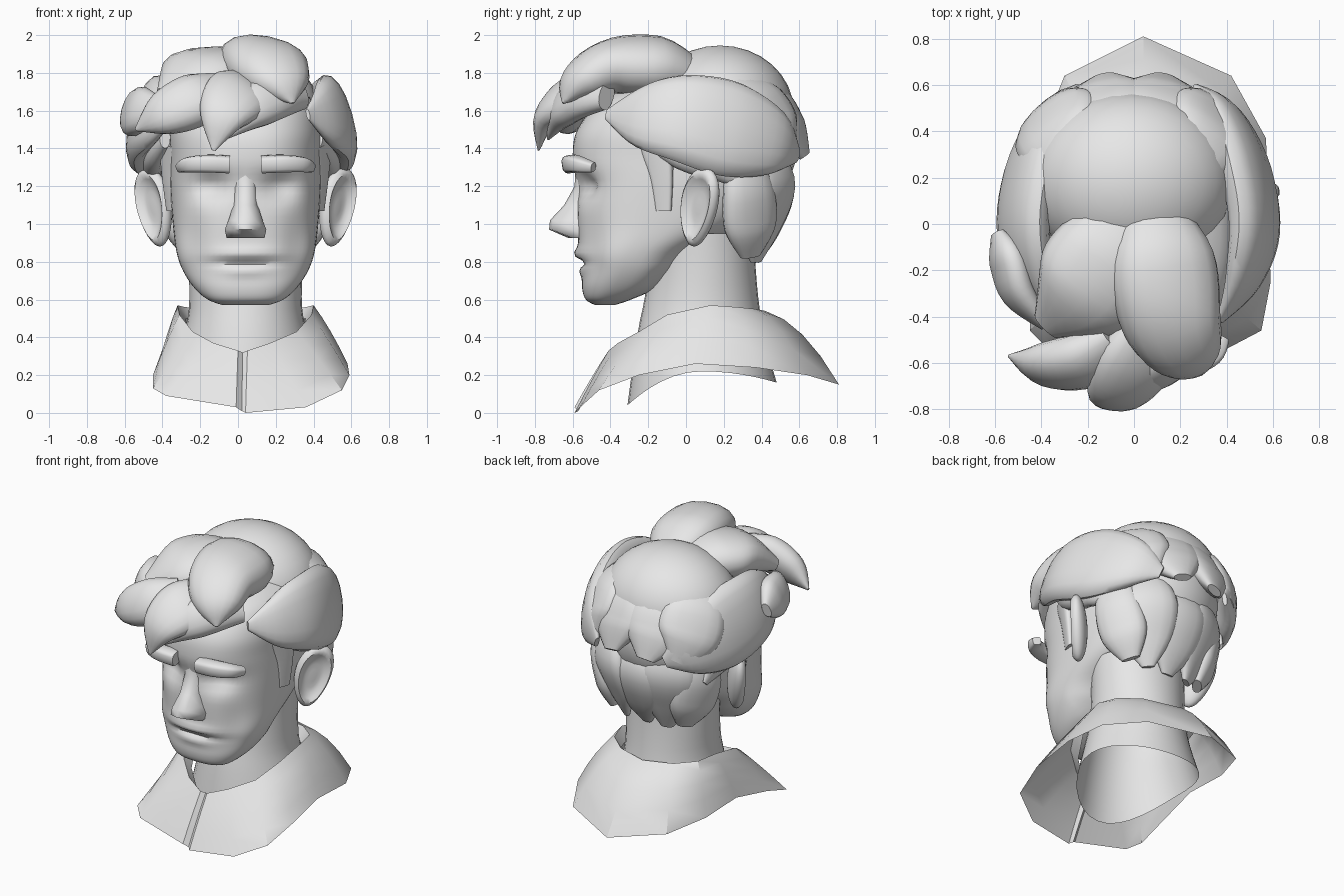
import bpy, bmesh, math
from mathutils import Vector, Matrix

clay = bpy.data.materials.new("clay_grey")
clay.diffuse_color = (0.8, 0.8, 0.8, 1)
CX = 0.04                      # symmetry line of the face
CORE = Vector((0, 0.05, 1.4))  # middle of the skull


def finish(name, bm, angle=45):
    bmesh.ops.recalc_face_normals(bm, faces=bm.faces)
    me = bpy.data.meshes.new(name)
    bm.to_mesh(me)
    bm.free()
    me.materials.append(clay)
    me.polygons.foreach_set("use_smooth", [True] * len(me.polygons))
    me.set_sharp_from_angle(angle=math.radians(angle))
    ob = bpy.data.objects.new(name, me)
    bpy.context.collection.objects.link(ob)
    return ob


def spline(keys, n):
    """Catmull-Rom through tuples of any size, n steps per span."""
    k = [keys[0]] + list(keys) + [keys[-1]]
    out = []
    for i in range(1, len(k) - 2):
        for j in range(n):
            t = j / n
            out.append([0.5 * (2 * b + (c - a) * t + (2 * a - 5 * b + 4 * c - d) * t * t
                               + (3 * b - a - 3 * c + d) * t ** 3)
                        for a, b, c, d in zip(k[i - 1], k[i], k[i + 1], k[i + 2])])
    return out + [list(keys[-1])]


def loft(name, rings, caps=True, angle=45):
    bm = bmesh.new()
    vs = [[bm.verts.new(p) for p in r] for r in rings]
    m = len(vs[0])
    for a, b in zip(vs, vs[1:]):
        for i in range(m):
            j = (i + 1) % m
            bm.faces.new((a[i], a[j], b[j], b[i]))
    if caps:
        bm.faces.new(vs[0])
        bm.faces.new(vs[-1])
    return finish(name, bm, angle)


def spow(v, e):
    return math.copysign(abs(v) ** e, v)


def tuft(name, keys, thick, e=0.9, steps=5, seg=16):
    """Leaf-shaped lock: keys are (x, y, z, half width)."""
    st = spline(keys, steps)
    rings = []
    for i, s in enumerate(st):
        p = Vector(s[:3])
        t = (Vector(st[min(i + 1, len(st) - 1)][:3]) - Vector(st[max(i - 1, 0)][:3])).normalized()
        side = t.cross(p - CORE).normalized()
        nor = side.cross(t).normalized()
        w = max(s[3], 0.008)
        h = thick * min(1, w / max(k[3] for k in keys))
        rings.append([p + side * w * spow(math.cos(a), e) + nor * h * spow(math.sin(a), e)
                      for a in (2 * math.pi * q / seg for q in range(seg))])
    return loft(name, rings)


def blob(name, c, r):
    bm = bmesh.new()
    bmesh.ops.create_uvsphere(bm, u_segments=32, v_segments=16, radius=1,
                              matrix=Matrix.Translation(c) @ Matrix.Diagonal((*r, 1)))
    return finish(name, bm)


def bump(x, z, x0, z0, sx, sz):
    return math.exp(-((x - x0) / sx) ** 2 - ((z - z0) / sz) ** 2)


# Head: rings of (z, front y, back y, half width) with sockets and mouth pressed in
head = [(0.57, -0.48, -0.38, 0.12), (0.60, -0.53, -0.29, 0.20), (0.66, -0.55, -0.16, 0.27),
        (0.75, -0.55, -0.06, 0.33), (0.85, -0.565, 0.04, 0.365), (1.0, -0.575, 0.3, 0.385),
        (1.2, -0.58, 0.45, 0.40), (1.35, -0.60, 0.5, 0.40), (1.5, -0.575, 0.5, 0.40),
        (1.65, -0.45, 0.45, 0.36), (1.75, -0.25, 0.3, 0.2)]
rings = []
for z, yf, yb, hw in spline(head, 5):
    ring = []
    for q in range(64):
        a = 2 * math.pi * q / 64
        x, y = hw * spow(math.cos(a), 0.8), (yf + yb) / 2 + (yb - yf) / 2 * spow(math.sin(a), 0.8)
        if y < -0.2:
            y += 0.07 * bump(abs(x), z, 0.18, 1.2, 0.1, 0.07)
            y += 0.03 * bump(x, z, 0, 0.795, 0.16, 0.02)
            y -= 0.03 * bump(x, z, 0, 0.84, 0.16, 0.035) + 0.015 * bump(x, z, 0, 0.75, 0.11, 0.03)
            y += 0.02 * bump(abs(x), z, 0.27, 0.88, 0.07, 0.15)
        ring.append((CX + x, y, z))
    rings.append(ring)
loft("head", rings, angle=50)

# Neck: tube flaring out under the collar, open at the bottom
neck = [(0.95, -0.2, 0.36, 0.31), (0.75, -0.2, 0.37, 0.30), (0.55, -0.23, 0.39, 0.30),
        (0.40, -0.27, 0.42, 0.33), (0.22, -0.31, 0.48, 0.38)]
rings = []
for z, yf, yb, hw in spline(neck, 3):
    ring = []
    for q in range(32):
        a = 2 * math.pi * q / 32
        s = math.sin(a)
        drop = max(0, 0.5 - z) / 0.28 * (0.18 * max(0, -s) ** 2 + 0.06 * max(0, s) ** 2)
        ring.append((CX + hw * math.cos(a), (yf + yb) / 2 + (yb - yf) / 2 * s, z - drop))
    rings.append(ring)
loft("neck", rings, caps=False)

# Nose: tapered wedge from bridge to tip
rings = []
for z, yf, h, hb in [(1.29, -0.585, 0.04, 0.065), (1.2, -0.59, 0.036, 0.055), (1.1, -0.645, 0.042, 0.065),
                     (1.02, -0.72, 0.052, 0.09), (0.97, -0.725, 0.06, 0.11), (0.925, -0.62, 0.06, 0.1)]:
    yw = -0.6 if z < 1.05 else -0.56
    rings.append([(CX - hb, -0.5, z), (CX - hb, yw, z), (CX - h, yf + 0.015, z), (CX, yf, z),
                  (CX + h, yf + 0.015, z), (CX + hb, yw, z), (CX + hb, -0.5, z)])
loft("nose", rings, angle=62)

for s, tag in ((-1, "left"), (1, "right")):
    # Eyebrow
    tuft("brow_" + tag, [(CX + s * 0.085, -0.605, 1.315, 0.046), (CX + s * 0.2, -0.605, 1.32, 0.046),
                         (CX + s * 0.3, -0.565, 1.315, 0.04), (CX + s * 0.345, -0.49, 1.30, 0.025)],
         0.05, e=0.6)
    # Ear: flattened dish turned outward and forward
    bm = bmesh.new()
    bmesh.ops.create_uvsphere(bm, u_segments=28, v_segments=16, radius=1)
    for v in bm.verts:
        u, h, n = v.co
        r = math.hypot(u, h)
        n *= 0.065
        if v.co.z > 0:
            n -= 0.06 * max(0, 1 - (r / 0.8) ** 4)
        u, h = u * 0.12 * (1 + 0.2 * h), h * 0.21
        v.co = (CX + s * (0.485 + u * 0.67 + n * 0.74 + 0.15 * h), 0.07 + u * 0.74 - n * 0.67 + 0.13 * h,
                1.09 + h)
    finish("ear_" + tag, bm, 60)
    # Sideburn
    tuft("sideburn_" + tag, [(CX + s * 0.39, -0.16, 1.42, 0.1), (CX + s * 0.4, -0.13, 1.25, 0.065),
                             (CX + s * 0.39, -0.12, 1.07, 0.045)], 0.04, e=0.6)
    # Side hair sweeping from temple to back, closer to the head on the left
    k = s * (1 if s > 0 else 0.92)
    tuft("side_sweep_" + tag, [(k * 0.37, -0.42, 1.58, 0.03), (k * 0.47, -0.24, 1.57, 0.17),
                               (k * 0.52, -0.02, 1.56, 0.24), (k * 0.48, 0.24, 1.5, 0.26),
                               (k * 0.39, 0.47, 1.43, 0.18), (k * 0.27, 0.59, 1.36, 0.04)], 0.095)
    tuft("side_lower_lock_" + tag, [(k * 0.42, -0.2, 1.46, 0.06), (k * 0.48, -0.02, 1.42, 0.13),
                                    (k * 0.48, 0.18, 1.36, 0.14), (k * 0.44, 0.37, 1.17, 0.02)], 0.07)
    # Nape locks beside the neck
    tuft("nape_side_" + tag, [(CX + s * 0.37, 0.3, 1.38, 0.1), (CX + s * 0.37, 0.33, 1.17, 0.15),
                              (CX + s * 0.32, 0.34, 0.98, 0.15), (CX + s * 0.27, 0.34, 0.83, 0.06)], 0.075)

# Hair mass under the locks
blob("hair_base", (0, 0.12, 1.42), (0.44, 0.47, 0.44))
blob("crown_hair", (-0.01, 0.18, 1.6), (0.44, 0.39, 0.345))

# Back locks and nape
for i, x in enumerate((-0.32, -0.13, 0.13, 0.32)):
    dy = -0.08 if i in (0, 3) else 0
    tuft("back_lock_%d" % i, [(x * 0.8, 0.25, 1.78, 0.1), (x, 0.45 + dy, 1.65, 0.2),
                              (x * 1.05, 0.54 + dy, 1.5, 0.2), (x, 0.63 + dy, 1.36, 0.06)], 0.085)
for i, x in enumerate((-0.22, 0.0, 0.22)):
    dy = 0 if i == 1 else -0.04
    tuft("nape_lock_%d" % i, [(CX + x, 0.42, 1.38, 0.12), (CX + x, 0.49 + dy, 1.2, 0.19),
                              (CX + x * 0.85, 0.43 + dy, 0.98, 0.16), (CX + x * 0.7, 0.37, 0.8, 0.04)], 0.085)

# Top lobes and fringe
tuft("top_lobe_right", [(0.08, 0.08, 1.76, 0.12), (0.12, -0.15, 1.84, 0.23), (0.16, -0.4, 1.83, 0.22),
                        (0.24, -0.57, 1.74, 0.15), (0.29, -0.65, 1.64, 0.01)], 0.15)
tuft("top_lobe_left", [(0.0, 0.08, 1.75, 0.15), (-0.1, -0.13, 1.8, 0.25), (-0.22, -0.3, 1.77, 0.24),
                       (-0.38, -0.44, 1.68, 0.07)], 0.14)
tuft("fringe_middle", [(0.08, -0.42, 1.72, 0.12), (0.0, -0.6, 1.68, 0.18), (-0.08, -0.74, 1.57, 0.13),
                       (-0.13, -0.78, 1.39, 0.01)], 0.09)
tuft("fringe_right", [(0.33, -0.42, 1.68, 0.08), (0.2, -0.55, 1.67, 0.12), (0.06, -0.65, 1.6, 0.11),
                      (-0.08, -0.73, 1.45, 0.01)], 0.08)
tuft("fringe_left", [(-0.08, -0.5, 1.72, 0.1), (-0.22, -0.59, 1.66, 0.15), (-0.4, -0.61, 1.58, 0.12),
                     (-0.54, -0.57, 1.5, 0.01)], 0.1)
tuft("temple_lock_left", [(-0.38, -0.44, 1.6, 0.04), (-0.5, -0.3, 1.6, 0.12), (-0.55, -0.15, 1.59, 0.13),
                          (-0.59, -0.04, 1.57, 0.05)], 0.07)

# Collar: sheet from the neck opening to the shoulder hem
hem = [(0.04, -0.59, 0.0), (0.36, -0.56, 0.03), (0.55, -0.46, 0.12), (0.59, -0.25, 0.2), (0.58, 0.05, 0.26),
       (0.57, 0.37, 0.24), (0.42, 0.64, 0.2), (0.04, 0.81, 0.15), (-0.3, 0.64, 0.2), (-0.41, 0.37, 0.24),
       (-0.42, 0.05, 0.26), (-0.45, -0.25, 0.2), (-0.45, -0.46, 0.13), (-0.38, -0.53, 0.09),
       (-0.01, -0.59, 0.03), (0.02, -0.57, 0.01)]
rim = [(0.05, -0.41, 0.33), (0.17, -0.36, 0.37), (0.31, -0.25, 0.43), (0.39, -0.1, 0.52), (0.40, 0.13, 0.57),
       (0.36, 0.27, 0.56), (0.24, 0.37, 0.55), (0.04, 0.42, 0.54), (-0.16, 0.37, 0.55), (-0.28, 0.27, 0.56),
       (-0.32, 0.13, 0.57), (-0.31, -0.1, 0.52), (-0.24, -0.25, 0.43), (-0.13, -0.35, 0.37),
       (0.0, -0.41, 0.33), (0.025, -0.39, 0.32)]
axis = Vector((CX, 0.05, 0))
rings = [[axis + (Vector(p) - axis) * 0.88 + Vector((0, 0, 0.12 * p[2] - 0.07)) for p in rim]]
for t in (0, 0.25, 0.5, 0.75, 1):
    rings.append([Vector(a).lerp(Vector(b), t) + Vector((0, 0, 0.28 * t * (1 - t) * max(0.1, b[1] + 0.2)))
                  for a, b in zip(rim, hem)])
loft("collar", rings, caps=False, angle=35)
